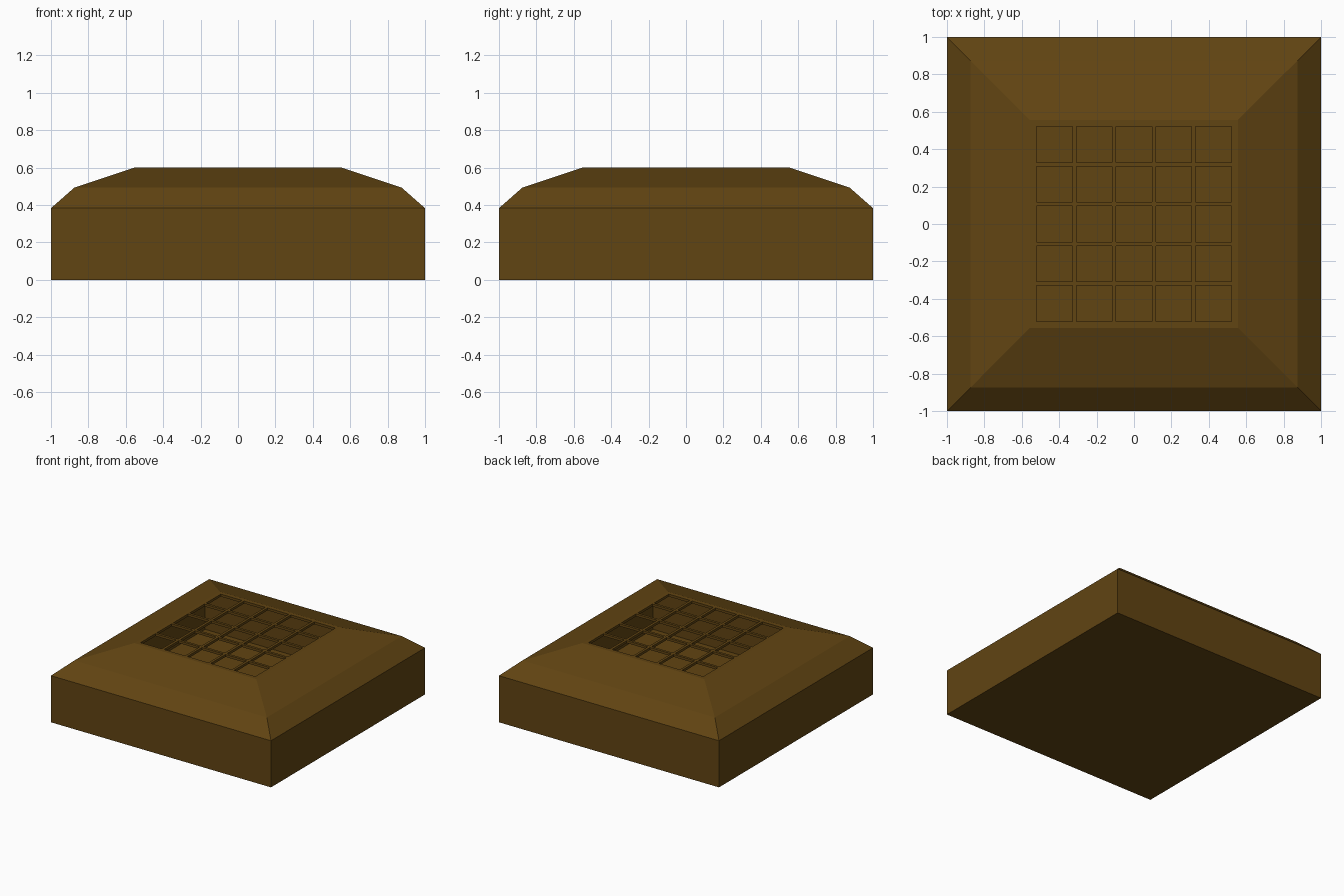
import bpy
import bmesh

cube = bpy.data.objects.get("Cube")
if cube:
    bpy.data.objects.remove(cube, do_unlink=True)

brown = bpy.data.materials.new("dark_brown")
brown.use_nodes = True
colour = (0.12, 0.058, 0.006, 1)
brown.diffuse_color = colour
brown.node_tree.nodes["Principled BSDF"].inputs["Base Color"].default_value = colour


def add_object(name, bm):
    bmesh.ops.recalc_face_normals(bm, faces=bm.faces)
    mesh = bpy.data.meshes.new(name)
    bm.to_mesh(mesh)
    bm.free()
    mesh.materials.append(brown)
    obj = bpy.data.objects.new(name, mesh)
    bpy.context.collection.objects.link(obj)
    return obj


TOP = 0.6      # height of the grille
RIM = 0.555    # half width of the flat rim
PITCH = 0.2125  # spacing of the openings
BAR = 0.021    # bar width

# Hollow housing: square rings stacked along the side profile, closed below
profile = [(1, 0), (1, 0.383), (0.875, 0.493), (RIM, TOP)]
bm = bmesh.new()
rings = [[bm.verts.new((sx * r, sy * r, z))
          for sx, sy in ((-1, -1), (1, -1), (1, 1), (-1, 1))]
         for r, z in profile]
bm.faces.new(reversed(rings[0]))
for low, high in zip(rings, rings[1:]):
    for i in range(4):
        j = (i + 1) % 4
        bm.faces.new((low[i], low[j], high[j], high[i]))
add_object("housing", bm)

# Grille: flat rim and crossing bars around five by five open squares
half_cell = (PITCH - BAR) / 2
lines = [-RIM]
for k in range(-2, 3):
    lines += [k * PITCH - half_cell, k * PITCH + half_cell]
lines.append(RIM)

bm = bmesh.new()
grid = [[bm.verts.new((x, y, TOP)) for y in lines] for x in lines]
for i in range(len(lines) - 1):
    for j in range(len(lines) - 1):
        if i % 2 and j % 2:
            continue  # open square
        bm.faces.new((grid[i][j], grid[i + 1][j],
                      grid[i + 1][j + 1], grid[i][j + 1]))
for face in bm.faces:
    face.normal_update()
grille = add_object("grille", bm)
if grille.data.polygons[0].normal.z < 0:
    grille.data.flip_normals()
solid = grille.modifiers.new("bar_depth", 'SOLIDIFY')
solid.thickness = 0.02
solid.offset = -1
